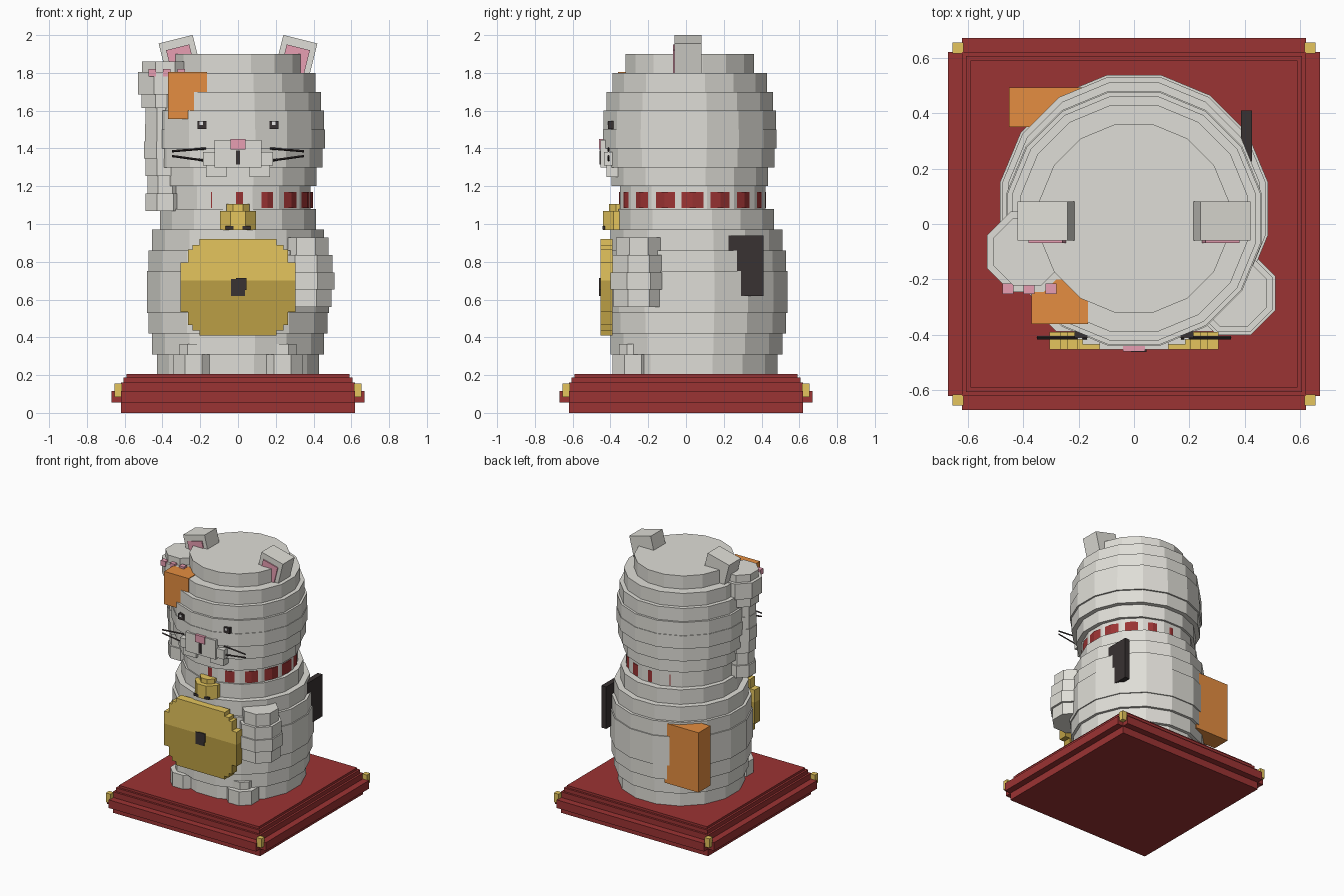
import bpy, bmesh, math
from mathutils import Matrix, Vector

if "Cube" in bpy.data.objects:
    bpy.data.objects.remove(bpy.data.objects["Cube"], do_unlink=True)


def material(name, rgb):
    m = bpy.data.materials.new(name)
    m.use_nodes = True
    m.diffuse_color = (*rgb, 1)
    b = next(n for n in m.node_tree.nodes if n.type == 'BSDF_PRINCIPLED')
    b.inputs["Base Color"].default_value = (*rgb, 1)
    b.inputs["Roughness"].default_value = 0.8
    return m


FUR = material("pale_grey", (0.74, 0.73, 0.68))
RED = material("deep_red", (0.33, 0.033, 0.033))
GOLD = material("gold", (0.78, 0.56, 0.11))
DARK_GOLD = material("dark_gold", (0.50, 0.345, 0.058))
ORANGE = material("orange", (0.78, 0.27, 0.052))
PINK = material("pink", (0.84, 0.36, 0.47))
BLACK = material("near_black", (0.04, 0.032, 0.032))
WHITE = material("white", (0.9, 0.9, 0.9))


def finish(bm, name, *mats):
    bmesh.ops.recalc_face_normals(bm, faces=bm.faces[:])
    me = bpy.data.meshes.new(name)
    bm.to_mesh(me)
    bm.free()
    for m in mats:
        me.materials.append(m)
    ob = bpy.data.objects.new(name, me)
    bpy.context.collection.objects.link(ob)
    return ob


def add_box(bm, x0, x1, y0, y1, z0, z1):
    mid = Vector(((x0 + x1) / 2, (y0 + y1) / 2, (z0 + z1) / 2))
    mat = Matrix.Translation(mid) @ Matrix.Diagonal((x1 - x0, y1 - y0, z1 - z0, 1))
    bmesh.ops.create_cube(bm, size=1, matrix=mat)


def boxes(name, mat, *dims):
    bm = bmesh.new()
    for d in dims:
        add_box(bm, *d)
    return finish(bm, name, mat)


def stack(name, mat, sides, x, y, layers, turn=0.5):
    """Pile of flat-sided discs; each layer is (bottom, top, apothem)."""
    bm = bmesh.new()
    for z0, z1, a in layers:
        r = a / math.cos(math.pi / sides)
        pos = Matrix.Translation((x, y, (z0 + z1) / 2))
        rot = Matrix.Rotation(turn * math.tau / sides, 4, 'Z')
        bmesh.ops.create_cone(bm, cap_ends=True, segments=sides, radius1=r,
                              radius2=r, depth=z1 - z0, matrix=pos @ rot)
    return finish(bm, name, mat)


def even(z0, h, apothems):
    return [(z0 + i * h, z0 + (i + 1) * h, a) for i, a in enumerate(apothems)]


# Stepped plinth: square core, raised band on each side, thin upper steps
boxes("plinth", RED,
      (-.62, .62, -.62, .62, 0, .16),
      (-.67, .67, -.62, .62, .055, .117),
      (-.62, .62, -.67, .67, .055, .117),
      (-.605, .605, -.605, .605, .16, .188),
      (-.59, .59, -.59, .59, .188, .205))
for i, sx in enumerate((-1, 1)):
    for j, sy in enumerate((-1, 1)):
        cx, cy = sx * .635, sy * .635
        boxes(f"plinth_corner_{i}{j}", GOLD,
              (cx - .02, cx + .02, cy - .02, cy + .02, .085, .155))

# Body, neck and head built from stacked sixteen-sided discs
stack("body", FUR, 16, 0, .055,
      even(.2, .11, (.43, .455, .475, .483, .483, .475, .455, .412)))
stack("neck", FUR, 16, 0, .035, [(1.08, 1.2, .385)])
stack("collar", RED, 16, .008, .035, [(1.085, 1.17, .381)], turn=0)
stack("head", FUR, 16, 0, .02,
      even(1.2, .1, (.415, .448, .46, .456, .44, .41, .34)))

# Ears leaning outwards, with pink inner plates
for side, label in ((1, "left"), (-1, "right")):
    tilt = (Matrix.Translation((side * .307, .01, 1.885))
            @ Matrix.Rotation(side * math.radians(14), 4, 'Y'))
    ear = boxes(f"{label}_ear", FUR, (-.093, .093, -.07, .072, -.095, .096))
    ear.data.transform(tilt)
    inner = boxes(f"{label}_inner_ear", PINK, (-.063, .063, -.078, -.069, -.09, .052))
    inner.data.transform(tilt)

# Raised right arm and paw with toe pads
stack("raised_arm", FUR, 8, -.385, -.1,
      even(1.07, .092, (.105, .095, .105, .112, .108, .105)))
stack("raised_paw", FUR, 8, -.385, -.1,
      [(1.615, 1.685, .125), (1.685, 1.805, .145), (1.805, 1.86, .122)])
boxes("toe_pads", PINK, *[(x - .02, x + .02, -.252, -.215, 1.78, 1.82)
                          for x in (-.455, -.378, -.3)])

# Lowered left arm
stack("lowered_arm", FUR, 8, .36, -.25, even(.56, .092, (.135, .15, .14, .12)))

# Feet
for side, label in ((1, "left"), (-1, "right")):
    stack(f"{label}_foot", FUR, 8, side * .235, -.28,
          [(.2, .31, .108), (.31, .365, .075)])

# Muzzle, nose and mouth
boxes("muzzle", FUR,
      (-.185, .185, -.435, -.3, 1.31, 1.38),
      (-.125, .125, -.452, -.3, 1.3, 1.445),
      (-.17, -.06, -.42, -.3, 1.25, 1.31),
      (.06, .17, -.42, -.3, 1.25, 1.31))
boxes("nose", PINK, (-.04, .04, -.46, -.44, 1.395, 1.45))
boxes("mouth", BLACK, (-.01, .01, -.458, -.45, 1.315, 1.39))

# Eyes with small highlights
for side, label in ((1, "left"), (-1, "right")):
    a, b = sorted((side * .168, side * .215))
    boxes(f"{label}_eye", BLACK, (a, b, -.412, -.36, 1.503, 1.546))
    boxes(f"{label}_eye_glint", WHITE, (a + .012, a + .03, -.416, -.41, 1.525, 1.542))

# Whiskers
bm = bmesh.new()
for side in (1, -1):
    for zin, zout in ((1.4, 1.385), (1.335, 1.36)):
        p, q = Vector((side * .17, -.41, zin)), Vector((side * .35, -.41, zout))
        d = q - p
        rot = d.to_track_quat('Z', 'Y').to_matrix().to_4x4()
        bmesh.ops.create_cone(bm, cap_ends=True, segments=4, radius1=.006, radius2=.006,
                              depth=d.length, matrix=Matrix.Translation((p + q) / 2) @ rot)
finish(bm, "whiskers", BLACK)

# Coat patches
boxes("forehead_patch", ORANGE, (-.37, -.165, -.36, -.2, 1.555, 1.805))
boxes("back_patch", ORANGE, (-.45, -.165, .35, .492, .39, .845))
boxes("side_patch", BLACK, (.385, .425, .225, .41, .62, .94))

# Bell hanging from the collar
stack("bell", GOLD, 8, 0, -.345,
      [(.93, .967, .035), (.967, 1.07, .095), (1.07, 1.105, .062)])
boxes("bell_slits", BLACK, *[(s * .045 - .02, s * .045 + .02, -.442, -.43, .972, .99)
                             for s in (1, -1)])

# Chest plaque with stepped corners, lighter gold on its upper part
bm = bmesh.new()
for hx, z0, z1 in ((.205, .41, .92), (.24, .435, .89), (.265, .465, .865), (.305, .535, .795)):
    add_box(bm, -hx, hx, -.453, -.39, z0, z1)
SPLIT = .70
bmesh.ops.bisect_plane(bm, geom=bm.verts[:] + bm.edges[:] + bm.faces[:],
                       plane_co=(0, 0, SPLIT), plane_no=(0, 0, 1))
for f in bm.faces:
    f.material_index = 0 if f.calc_center_median().z > SPLIT else 1
finish(bm, "plaque", GOLD, DARK_GOLD)
boxes("plaque_mark", BLACK, (-.037, .037, -.46, -.452, .62, .71),
      (-.01, .045, -.461, -.453, .65, .715))
